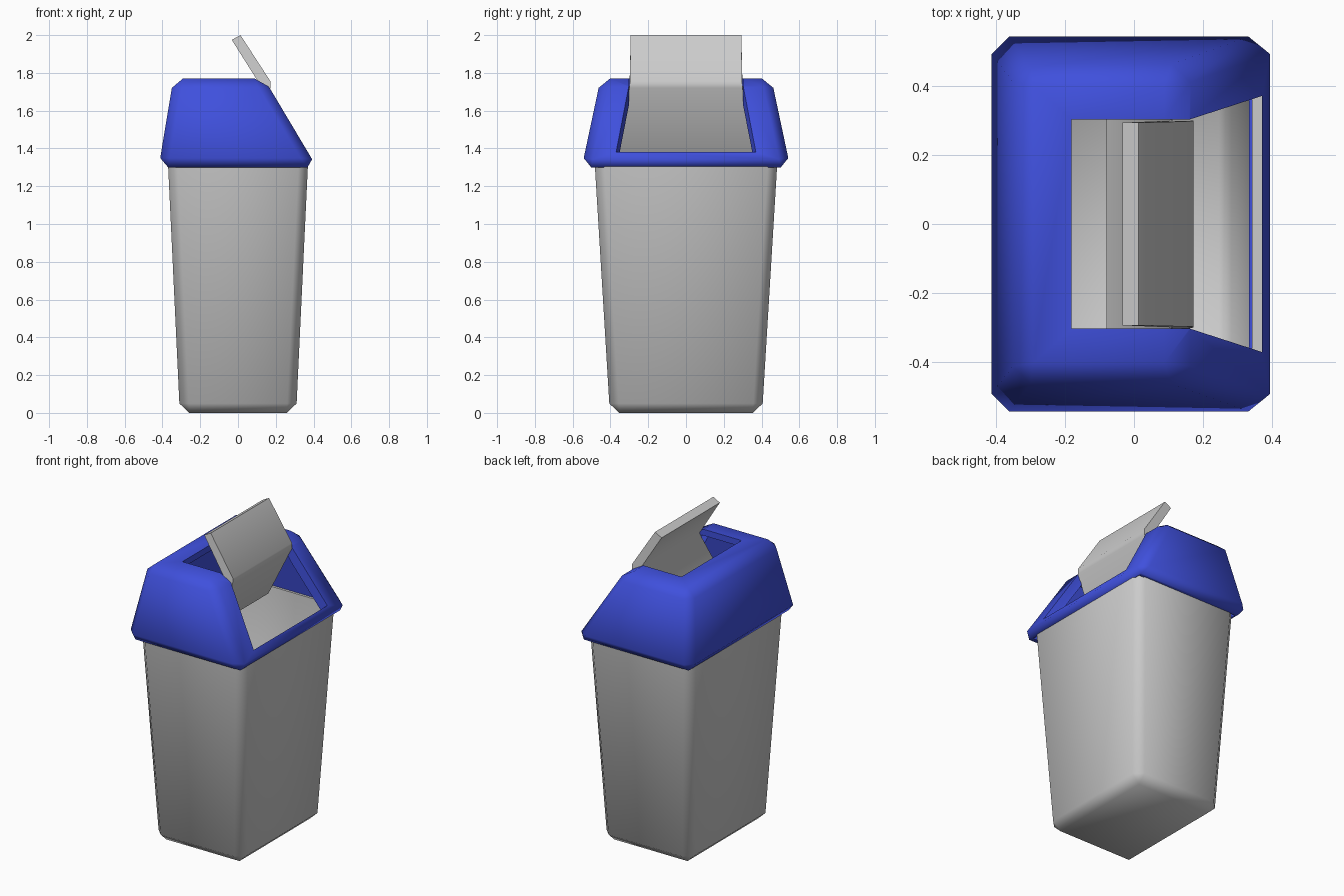
import bpy, bmesh, math

if "Cube" in bpy.data.objects:
    bpy.data.objects.remove(bpy.data.objects["Cube"])


def finish(bm, name):
    bmesh.ops.recalc_face_normals(bm, faces=bm.faces)
    me = bpy.data.meshes.new(name)
    bm.to_mesh(me)
    bm.free()
    ob = bpy.data.objects.new(name, me)
    bpy.context.collection.objects.link(ob)
    return ob


def frustum(name, lo, hi, bevel=0.0, bevel_top=True):
    """Tapered box; lo and hi are (z, x_min, x_max, y_half)."""
    bm = bmesh.new()
    rings = []
    for z, x0, x1, y in (lo, hi):
        rings.append([bm.verts.new(p) for p in
                      ((x0, -y, z), (x1, -y, z), (x1, y, z), (x0, y, z))])
    a, b = rings
    bm.faces.new(a[::-1])
    bm.faces.new(b)
    for i in range(4):
        j = (i + 1) % 4
        bm.faces.new((a[i], a[j], b[j], b[i]))
    if bevel:
        edges = [e for e in bm.edges
                 if bevel_top or min(v.co.z for v in e.verts) < hi[0] - 1e-4]
        bmesh.ops.bevel(bm, geom=edges, offset=bevel, segments=1,
                        affect='EDGES', clamp_overlap=True)
    return finish(bm, name)


def bridge(name, left, right):
    """Solid between two matching outlines."""
    bm = bmesh.new()
    a = [bm.verts.new(p) for p in left]
    b = [bm.verts.new(p) for p in right]
    bm.faces.new(a)
    bm.faces.new(b[::-1])
    for i in range(len(a)):
        j = (i + 1) % len(a)
        bm.faces.new((a[i], b[i], b[j], a[j]))
    return finish(bm, name)


def cut(ob, cutter):
    cutter.hide_render = True
    m = ob.modifiers.new("cut", 'BOOLEAN')
    m.operation = 'DIFFERENCE'
    m.solver = 'EXACT'
    m.object = cutter
    bpy.context.view_layer.objects.active = ob
    bpy.ops.object.modifier_apply(modifier=m.name)
    bpy.data.objects.remove(cutter)


def smooth(ob, angle):
    bpy.ops.object.select_all(action='DESELECT')
    ob.select_set(True)
    bpy.context.view_layer.objects.active = ob
    bpy.ops.object.shade_smooth_by_angle(angle=math.radians(angle))


# Hollow tapered bin
body = frustum("bin_body", (0, -0.308, 0.308, 0.403), (1.35, -0.372, 0.372, 0.485),
               0.05, bevel_top=False)
cut(body, frustum("body_cavity", (0.04, -0.28, 0.28, 0.372), (1.40, -0.343, 0.343, 0.456),
                  0.035, bevel_top=False))
smooth(body, 60)

# Lid shell with a sloping front
lid = frustum("lid", (1.30, -0.42, 0.418, 0.552), (1.77, -0.342, 0.138, 0.452), 0.05)
cut(lid, frustum("lid_cavity", (1.28, -0.362, 0.372, 0.478), (1.73, -0.305, 0.10, 0.415)))

# Opening across the lid top and slope
half = [(-0.18, 0.302), (0.16, 0.302), (0.37, 0.37)]
outline = half + [(x, -y) for x, y in reversed(half)]
cut(lid, bridge("lid_opening", [(x, y, 1.345) for x, y in outline],
                [(x, y, 1.9) for x, y in outline]))
smooth(lid, 60)
blue = bpy.data.materials.new("blue_plastic")
blue.diffuse_color = (0.05, 0.08, 0.72, 1)
blue.use_nodes = True
blue.node_tree.nodes["Principled BSDF"].inputs["Base Color"].default_value = blue.diffuse_color
lid.data.materials.clear()
lid.data.materials.append(blue)

# Bent swing flap, tipped open: x, z, half width
prof = [(0.013, 2.0, 0.293), (0.172, 1.755, 0.297), (0.172, 1.72, 0.299),
        (-0.035, 1.355, 0.355), (-0.08, 1.38, 0.355), (0.115, 1.74, 0.299),
        (-0.033, 1.975, 0.293)]
flap = bridge("swing_flap", [(x, -w, z) for x, z, w in prof],
              [(x, w, z) for x, z, w in prof])
smooth(flap, 65)
